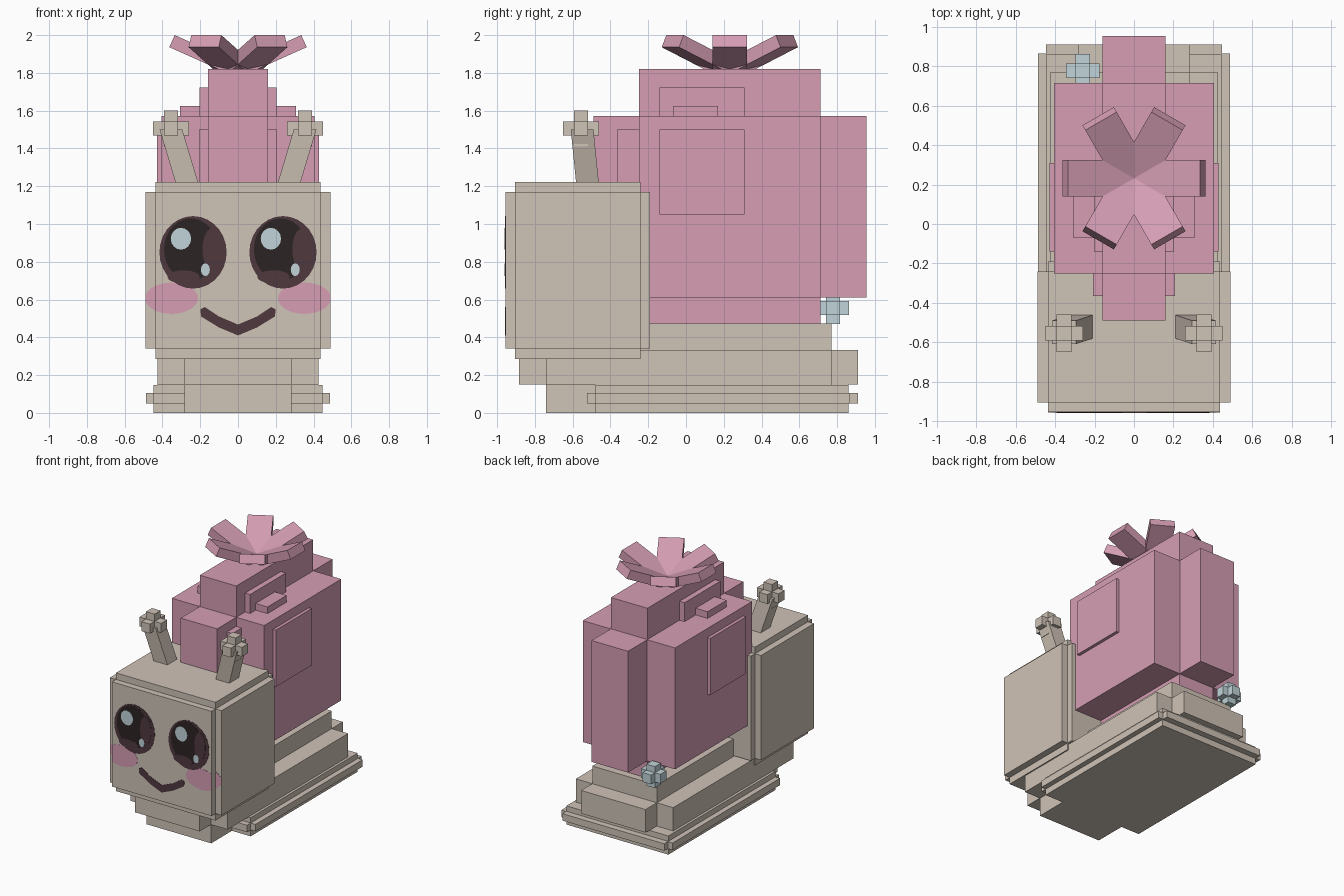
import bpy, bmesh, math
from mathutils import Matrix, Vector

cube = bpy.data.objects.get("Cube")
if cube:
    bpy.data.objects.remove(cube, do_unlink=True)


def material(name, rgb):
    lin = [(c / 255 / 12.92) if c < 11 else ((c / 255 + 0.055) / 1.055) ** 2.4 for c in rgb]
    m = bpy.data.materials.new(name)
    m.use_nodes = True
    m.diffuse_color = (*lin, 1)
    bsdf = m.node_tree.nodes["Principled BSDF"]
    bsdf.inputs["Base Color"].default_value = (*lin, 1)
    bsdf.inputs["Roughness"].default_value = 0.9
    return m


BEIGE = material("beige", (207, 195, 183))
PINK = material("pink", (214, 158, 180))
BROWN = material("dark brown", (78, 57, 62))
BLACK = material("near black", (44, 35, 36))
BLUE = material("pale blue", (193, 212, 216))


def finish(name, bm, mat):
    bmesh.ops.recalc_face_normals(bm, faces=bm.faces)
    mesh = bpy.data.meshes.new(name)
    bm.to_mesh(mesh)
    bm.free()
    mesh.materials.append(mat)
    obj = bpy.data.objects.new(name, mesh)
    bpy.context.collection.objects.link(obj)
    return obj


def add_box(bm, x0, x1, y0, y1, z0, z1):
    mat = Matrix.Translation(((x0 + x1) / 2, (y0 + y1) / 2, (z0 + z1) / 2))
    mat = mat @ Matrix.Diagonal((x1 - x0, y1 - y0, z1 - z0, 1))
    return bmesh.ops.create_cube(bm, size=1, matrix=mat)["verts"]


def blocks(name, mat, *boxes):
    """One object of boxes centred on x, each given as (half width, y0, y1, z0, z1)."""
    bm = bmesh.new()
    for hw, *rest in boxes:
        add_box(bm, -hw, hw, *rest)
    return finish(name, bm, mat)


def cross(name, mat, c, half, thick):
    """Three crossing bars, one per axis."""
    bm = bmesh.new()
    for axis in range(3):
        h = [thick] * 3
        h[axis] = half
        add_box(bm, *[c[i // 2] + (h[i // 2] if i % 2 else -h[i // 2]) for i in range(6)])
    return finish(name, bm, mat)


def plate(name, mat, pts, y, t):
    """Thin plate with an x-z outline, standing t proud of the plane y."""
    bm = bmesh.new()
    face = bm.faces.new([bm.verts.new((x, y, z)) for x, z in pts])
    new = bmesh.ops.extrude_face_region(bm, geom=[face])["geom"]
    bmesh.ops.translate(bm, vec=(0, -t, 0), verts=[v for v in new if isinstance(v, bmesh.types.BMVert)])
    return finish(name, bm, mat)


def oval(cx, cz, rx, rz, n=28):
    return [(cx + rx * math.cos(a), cz + rz * math.sin(a))
            for a in (2 * math.pi * i / n for i in range(n))]


# Foot and stepped body
blocks("foot", BEIGE, (0.447, -0.48, 0.86, 0, 0.148), (0.283, -0.74, 0.86, 0, 0.15))
blocks("foot_rim", BEIGE, (0.488, -0.48, 0.865, 0.05, 0.105), (0.447, -0.525, 0.91, 0.05, 0.105))
blocks("body", BEIGE, (0.427, -0.74, 0.77, 0.148, 0.333),
       (0.283, -0.885, 0.91, 0.15, 0.333), (0.283, -0.74, 0.77, 0.15, 0.473))

# Head with stepped edges
blocks("head", BEIGE, (0.437, -0.955, -0.19, 0.34, 1.17),
       (0.49, -0.905, -0.24, 0.34, 1.17), (0.437, -0.905, -0.24, 0.285, 1.222))

# Shell, its ridge and side panels
blocks("shell", PINK, (0.405, -0.25, 0.715, 0.61, 1.572), (0.16, -0.49, 0.955, 0.61, 1.572),
       (0.16, -0.25, 0.712, 0.473, 1.82), (0.207, -0.365, 0.0, 0.62, 1.5))
blocks("shell_ridge", PINK, (0.204, -0.14, 0.31, 1.5, 1.722))
blocks("shell_knobs", PINK, (0.308, -0.07, 0.17, 1.5, 1.625))
blocks("shell_side_panels", PINK, (0.43, -0.14, 0.31, 1.05, 1.5))

# Bow of six tilted petals on top
tilt = math.atan2(0.15, 0.335)
length = math.hypot(0.15, 0.335)
for i in range(6):
    bm = bmesh.new()
    verts = add_box(bm, 0, length, -0.092, 0.092, -0.07, 0)
    m = (Matrix.Translation((0, 0.232, 1.85)) @ Matrix.Rotation(i * math.pi / 3, 4, "Z")
         @ Matrix.Rotation(-tilt, 4, "Y"))
    bmesh.ops.transform(bm, matrix=m, verts=verts)
    finish(f"top_petal_{i + 1}", bm, PINK)

# Feelers: leaning stalk with a crossed tip
for side, s in (("left", 1), ("right", -1)):
    bm = bmesh.new()
    for v in add_box(bm, 0.205, 0.325, -0.58, -0.46, 1.2, 1.5):
        if v.co.z > 1.4:
            v.co += Vector((0.09, -0.03, 0))
        v.co.x *= s
    finish(f"{side}_feeler_stalk", bm, BEIGE)
    cross(f"{side}_feeler_tip", BEIGE, (s * 0.355, -0.555, 1.505), 0.095, 0.037)

# Small tail blossom
cross("tail_blossom", BLUE, (-0.26, 0.777, 0.555), 0.085, 0.037)

# Face
FRONT = -0.955
for side, cx in (("left", 0.238), ("right", -0.238)):
    plate(f"{side}_eye", BROWN, oval(cx, 0.85, 0.178, 0.192), FRONT, 0.002)
    plate(f"{side}_eye_dark", BLACK, oval(cx - 0.012, 0.865, 0.142, 0.165), FRONT, 0.003)
    plate(f"{side}_eye_sheen", BROWN, oval(cx + 0.098, 0.865, 0.048, 0.11), FRONT, 0.004)
    plate(f"{side}_eye_lower_glow", BROWN, oval(cx - 0.05, 0.72, 0.085, 0.035), FRONT, 0.004)
    plate(f"{side}_eye_highlight", BLUE, oval(cx - 0.064, 0.922, 0.054, 0.058, 16), FRONT, 0.005)
    plate(f"{side}_eye_glint", BLUE, oval(cx + 0.065, 0.758, 0.024, 0.034, 12), FRONT, 0.005)

    # Cheek, split over the stepped edge of the head
    s = 1 if cx > 0 else -1
    cheek = oval(0.352, 0.607, 0.14, 0.083)
    plate(f"{side}_cheek", PINK, [(s * min(x, 0.437), z) for x, z in cheek], FRONT, 0.0015)
    plate(f"{side}_cheek_edge", PINK, [(s * min(max(x, 0.437), 0.49), z) for x, z in cheek],
          -0.905, 0.0015)

# Mouth: thick smiling band
upper = [(-0.2, 0.548), (-0.175, 0.56), (-0.1, 0.51), (0, 0.468),
         (0.1, 0.51), (0.175, 0.56), (0.2, 0.548)]
lower = [(0.195, 0.51), (0.1, 0.452), (0, 0.41), (-0.1, 0.452), (-0.195, 0.51)]
plate("mouth", BROWN, upper + lower, FRONT, 0.003)
